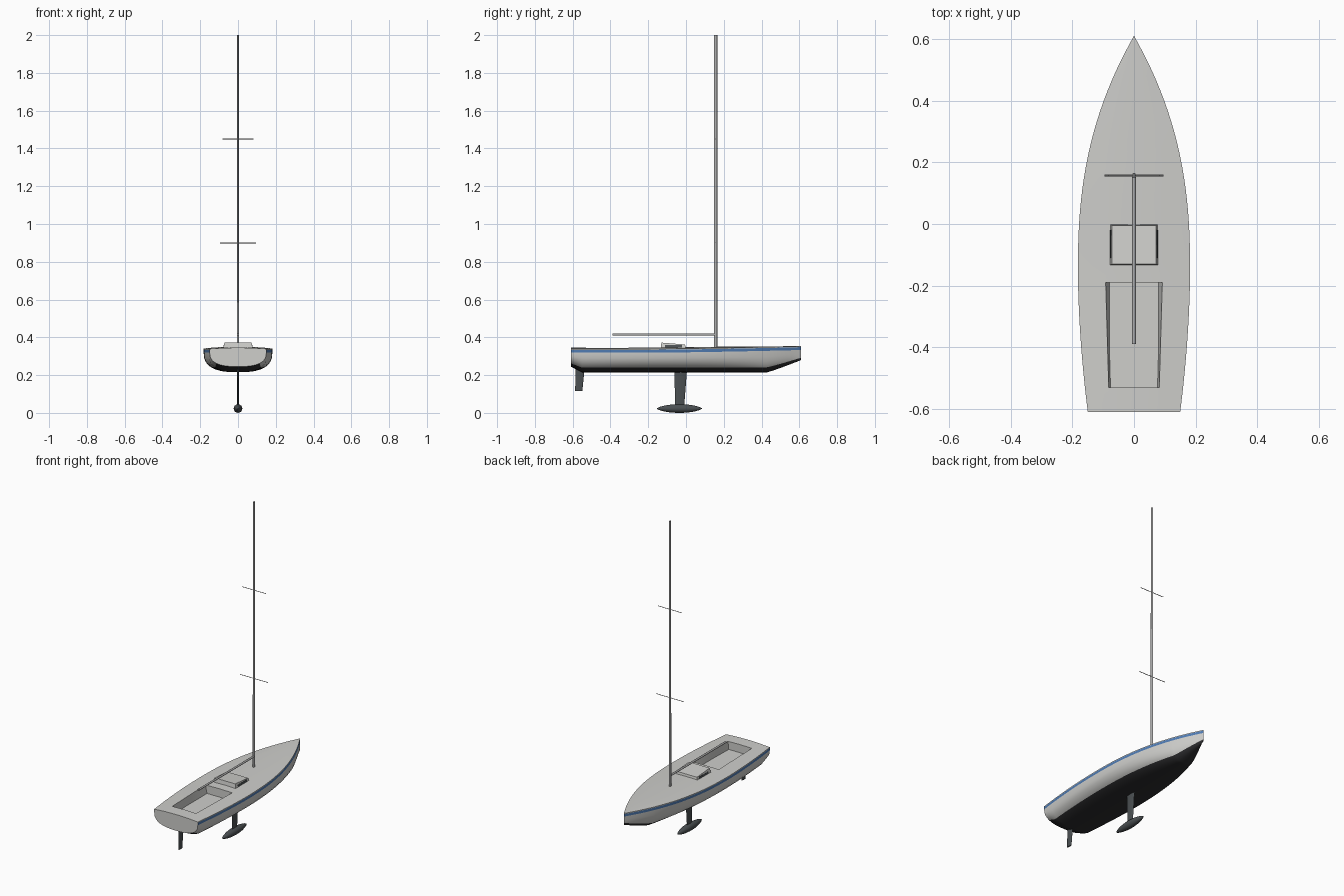
import bpy, bmesh, math

if "Cube" in bpy.data.objects:
    bpy.data.objects.remove(bpy.data.objects["Cube"])


def material(name, rgb):
    m = bpy.data.materials.new(name)
    m.diffuse_color = (*rgb, 1)
    m.use_nodes = True
    m.node_tree.nodes["Principled BSDF"].inputs["Base Color"].default_value = m.diffuse_color
    return m


WHITE = material("off_white", (0.62, 0.62, 0.60))
BLUE = material("stripe_blue", (0.08, 0.20, 0.45))
BLACK = material("bottom_black", (0.025, 0.025, 0.027))
DARK = material("dark_grey", (0.07, 0.08, 0.085))
METAL = material("spar_grey", (0.42, 0.42, 0.42))


def loft(name, rings, mats, rule=None):
    """Skin closed rings of points, cap both ends, colour faces by ring index."""
    bm = bmesh.new()
    vs = [[bm.verts.new(p) for p in r] for r in rings]
    n = len(rings[0])
    for a, b in zip(vs, vs[1:]):
        for j in range(n):
            k = (j + 1) % n
            f = bm.faces.new((a[j], a[k], b[k], b[j]))
            f.material_index = rule(j) if rule else 0
    bm.faces.new(vs[0])
    bm.faces.new(vs[-1])
    bmesh.ops.remove_doubles(bm, verts=bm.verts, dist=1e-5)
    bmesh.ops.recalc_face_normals(bm, faces=bm.faces)
    me = bpy.data.meshes.new(name)
    bm.to_mesh(me)
    bm.free()
    for m in mats:
        me.materials.append(m)
    ob = bpy.data.objects.new(name, me)
    bpy.context.collection.objects.link(ob)
    bpy.ops.object.select_all(action='DESELECT')
    ob.select_set(True)
    bpy.context.view_layer.objects.active = ob
    bpy.ops.object.shade_smooth_by_angle(angle=math.radians(32))
    return ob


# Hull lines: half beam, deck edge height and keel line along the length
def beam(y):
    if y > -0.15:
        return max(0.182 * (1 - ((y + 0.15) / 0.76) ** 2.4), 0.0008)
    return 0.182 - 0.032 * ((-0.15 - y) / 0.46) ** 1.8


def sheer(y):
    return 0.339 + 0.014 * max(0, (y + 0.2) / 0.81) ** 1.5


def keel(y):
    if y > 0.43:
        return 0.215 + 0.065 * ((y - 0.43) / 0.18) ** 1.1
    return 0.215 + 0.03 * max(0, (-0.55 - y) / 0.06)


AFT, FORE, FLOOR = -0.53, -0.19, 0.295
SEG, WATERLINE = 8, 4


def station(y, sunk):
    b, s, k = beam(y), sheer(y), keel(y)
    # Half hull section: sheer, stripe top, stripe bottom, then rounded bilge
    side = [(b, s), (b, s - 0.005)]
    top = s - 0.02
    for j in range(SEG + 1):
        t = math.pi / 2 * j / SEG
        x = b * max(math.cos(t), 0) ** 0.77 if j < SEG else 0
        side.append((x, top - (top - k) * math.sin(t) ** 0.77))
    ring = side + [(-x, z) for x, z in reversed(side[:-1])]
    # Cambered deck, lowered inside the cockpit opening
    c = min(0.092 - 0.01 * min(max((FORE - y) / 0.34, 0), 1), b * 0.6)
    f = min(0.08, c * 0.93)
    for x in (-c, -f, 0, f, c):
        low = sunk and abs(x) <= f
        ring.append((x, FLOOR if low else s + 0.008 * b / 0.182 * (1 - (x / b) ** 2)))
    return [(x, y, z) for x, z in ring]


def hull_colour(j):
    last = 2 * (SEG + 2)                      # port sheer index
    if j >= last:
        return 0
    d = min(j, last - 1 - j)                  # steps down from the deck edge
    return 1 if d == 1 else 2 if d >= 2 + WATERLINE else 0


ys = [-0.61, -0.58, -0.55] + [AFT + (FORE - AFT) * i / 8 for i in range(9)]
ys += [FORE + (0.61 - FORE) * i / 32 for i in range(1, 33)] + [0.43]
stations = []
for y in sorted(ys):
    inside = AFT - 1e-6 < y < FORE + 1e-6
    at_aft, at_fore = abs(y - AFT) < 1e-6, abs(y - FORE) < 1e-6
    if at_aft:
        stations.append(station(y, False))
    stations.append(station(y, inside))
    if at_fore:
        stations.append(station(y, False))
loft("hull_and_deck", stations, [WHITE, BLUE, BLACK], hull_colour)

# Companionway hatch, higher at its aft end
loft("hatch", [
    [(-0.08, -0.135, 0.335), (0.08, -0.135, 0.335), (0.08, 0.0, 0.335), (-0.08, 0.0, 0.335)],
    [(-0.072, -0.13, 0.372), (0.072, -0.13, 0.372), (0.072, -0.005, 0.362), (-0.072, -0.005, 0.362)],
], [WHITE])

# Dark side windows on the hatch
for s, name in ((-1, "hatch_window_left"), (1, "hatch_window_right")):
    loft(name, [[(s * (x + d), y, z) for x, y, z in
                 ((0.0773, -0.11, 0.3475), (0.0773, -0.02, 0.3475),
                  (0.0745, -0.02, 0.3585), (0.0745, -0.11, 0.3585))]
                for d in (-0.003, 0.0012)], [DARK])


def ellipse(cx, cy, cz, rx, ry, n=16):
    """Ellipse lying in the horizontal plane."""
    return [(cx + rx * math.cos(2 * math.pi * i / n),
             cy + ry * math.sin(2 * math.pi * i / n), cz) for i in range(n)]


def along_y(y, z, r, n=16):
    """Circle facing along the boat."""
    return [(r * math.cos(2 * math.pi * i / n), y,
             z + r * math.sin(2 * math.pi * i / n)) for i in range(n)]


# Mast, boom and spreaders
loft("mast", [ellipse(0, 0.157, z, rx, 0.0085) for z, rx in
              ((0.34, 0.006), (0.8, 0.006), (0.81, 0.005), (2.0, 0.004))], [METAL])
loft("boom", [along_y(y, 0.415, 0.006, 12) for y in (-0.39, 0.152)], [METAL])
for name, z, w in (("lower_spreader", 0.9, 0.095), ("upper_spreader", 1.45, 0.082)):
    loft(name, [[(x, 0.157 + dy, z + dz) for dy, dz in
                 ((-0.003, 0), (0, -0.002), (0.003, 0), (0, 0.002))]
                for x in (-w, w)], [METAL])

# Keel fin, ballast bulb and rudder
loft("keel_fin", [ellipse(0, -0.028, 0.225, 0.005, 0.033),
                  ellipse(0, -0.034, 0.03, 0.004, 0.024)], [DARK])
loft("keel_bulb", [along_y(-0.035 + 0.12 * u, 0.023, 0.023 * max(1 - u * u, 0.004) ** 0.7)
                   for u in [math.sin(math.pi / 2 * i / 10) for i in range(-10, 11)]], [DARK])
loft("rudder", [ellipse(0, -0.56, 0.24, 0.005, 0.024),
                ellipse(0, -0.568, 0.115, 0.004, 0.019)], [DARK])
